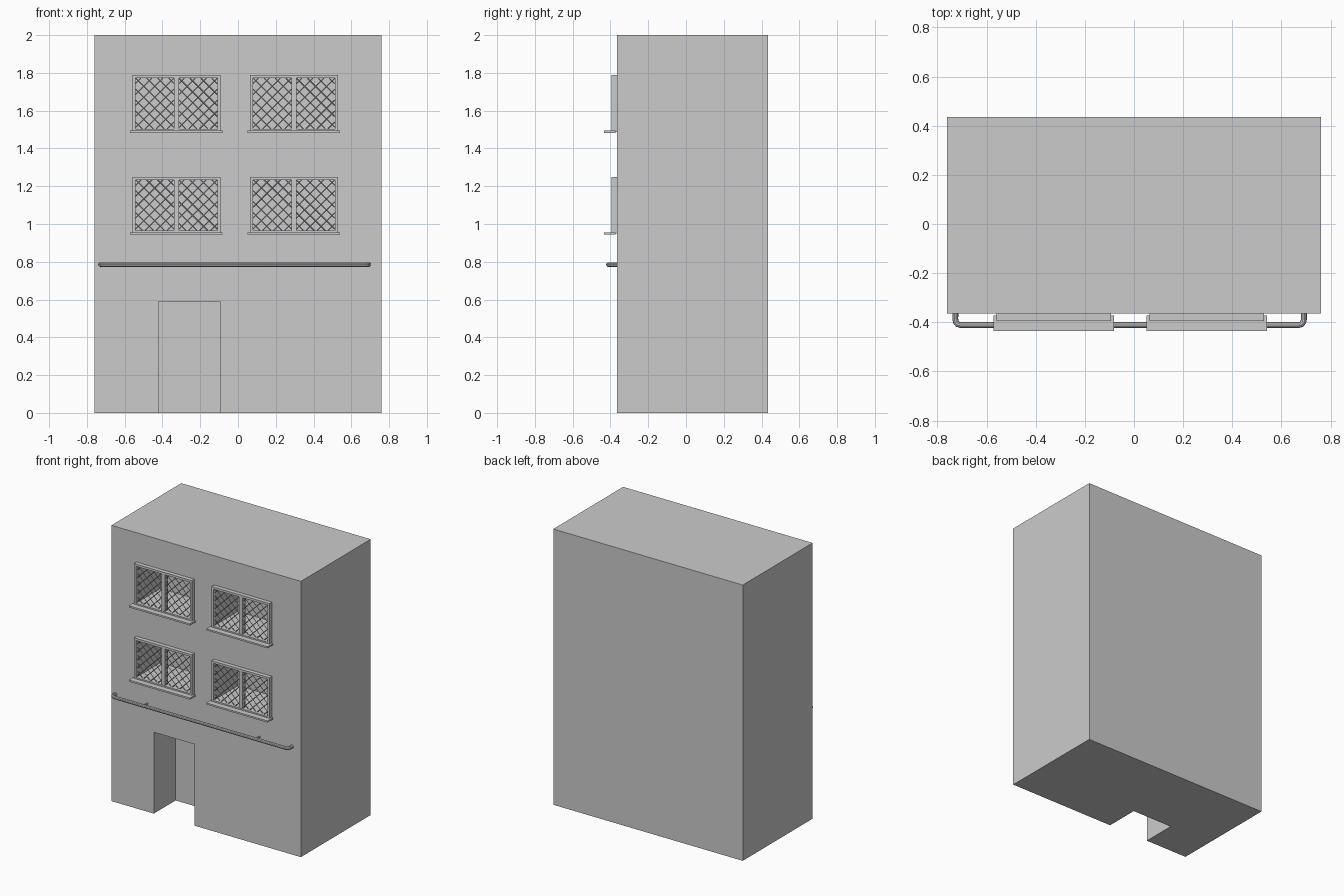
import bpy

if "Cube" in bpy.data.objects:
    bpy.data.objects.remove(bpy.data.objects["Cube"])

FRONT = -0.365          # wall plane
RECESS = 0.25           # depth of door and window openings


def box(name, x0, x1, y0, y1, z0, z1):
    bpy.ops.mesh.primitive_cube_add(size=1, location=((x0 + x1) / 2, (y0 + y1) / 2, (z0 + z1) / 2))
    ob = bpy.context.object
    ob.name = name
    ob.scale = (x1 - x0, y1 - y0, z1 - z0)
    bpy.ops.object.transform_apply(location=False, rotation=False, scale=True)
    return ob


def cut(target, x0, x1, z0, z1):
    cutter = box("cutter", x0, x1, FRONT - 0.1, FRONT + RECESS, z0, z1)
    cutter.hide_render = True
    mod = target.modifiers.new("opening", 'BOOLEAN')
    mod.operation, mod.solver, mod.object = 'DIFFERENCE', 'EXACT', cutter
    bpy.context.view_layer.objects.active = target
    bpy.ops.object.modifier_apply(modifier=mod.name)
    bpy.data.objects.remove(cutter)


def wires(name, lines, radius, res=0):
    cu = bpy.data.curves.new(name, 'CURVE')
    cu.dimensions = '3D'
    cu.bevel_depth, cu.bevel_resolution, cu.use_fill_caps = radius, res, True
    for pts in lines:
        sp = cu.splines.new('POLY')
        sp.points.add(len(pts) - 1)
        for p, co in zip(sp.points, pts):
            p.co = (*co, 1)
    ob = bpy.data.objects.new(name, cu)
    bpy.context.collection.objects.link(ob)
    return ob


def lattice_lines(x0, x1, z0, z1, step, y):
    """Diagonal lines in both directions, clipped to the pane."""
    w, h = x1 - x0, z1 - z0
    lines = []
    c = -h + step / 2
    while c < w:
        a, b = max(0, c), min(w, c + h)
        if b - a > 0.005:
            lines.append([(x0 + a, y, z0 + a - c), (x0 + b, y, z0 + b - c)])
            lines.append([(x1 - a, y + 0.004, z0 + a - c), (x1 - b, y + 0.004, z0 + b - c)])
        c += step
    return lines


# building block with doorway
body = box("building", -0.76, 0.76, FRONT, 0.435, 0, 2)
cut(body, -0.42, -0.095, -0.1, 0.59)

# four windows: opening, frame, mullion, sill and lattice
W, H, B, M = 0.2325, 0.30, 0.016, 0.013
for cx in (-0.326, 0.296):
    for z in (0.95, 1.488):
        l, r, top = cx - W, cx + W, z + H
        cut(body, l + B, r - B, z + B, top - B)
        fy0, fy1 = -0.395, FRONT + 0.01
        box("frame_left", l, l + B, fy0, fy1, z, top)
        box("frame_right", r - B, r, fy0, fy1, z, top)
        box("frame_top", l + B, r - B, fy0, fy1, top - B, top)
        box("frame_bottom", l + B, r - B, fy0, fy1, z, z + B)
        box("mullion", cx - M, cx + M, fy0 + 0.004, fy1, z + B, top - B)
        box("sill", cx - 0.245, cx + 0.245, -0.435, -0.372, z - 0.006, z + 0.006)
        lines = []
        for a, b in ((l + B, cx - M), (cx + M, r - B)):
            lines += lattice_lines(a, b, z + B, top - B, 0.058, -0.378)
        wires("window_lattice", lines, 0.003)

# rail with rounded ends returning into the wall
ZR, XL, XR, YR = 0.785, -0.727, 0.691, -0.411
rail_pts = [(XL, FRONT + 0.01, ZR), (XL, YR + 0.022, ZR), (XL + 0.003, YR + 0.011, ZR),
            (XL + 0.010, YR + 0.003, ZR), (XL + 0.022, YR, ZR)]
rail_pts += [(XL + XR - x, y, z) for x, y, z in reversed(rail_pts)]
rail = wires("rail", [rail_pts], 0.012, 3)

# rail brackets
brackets = wires("rail_brackets", [[(x, FRONT + 0.01, ZR), (x, YR, ZR)] for x in (-0.47, 0.43)], 0.006, 2)

for ob in (rail, brackets):
    bpy.ops.object.select_all(action='DESELECT')
    ob.select_set(True)
    bpy.context.view_layer.objects.active = ob
    bpy.ops.object.convert(target='MESH')
    bpy.ops.object.shade_smooth_by_angle()
